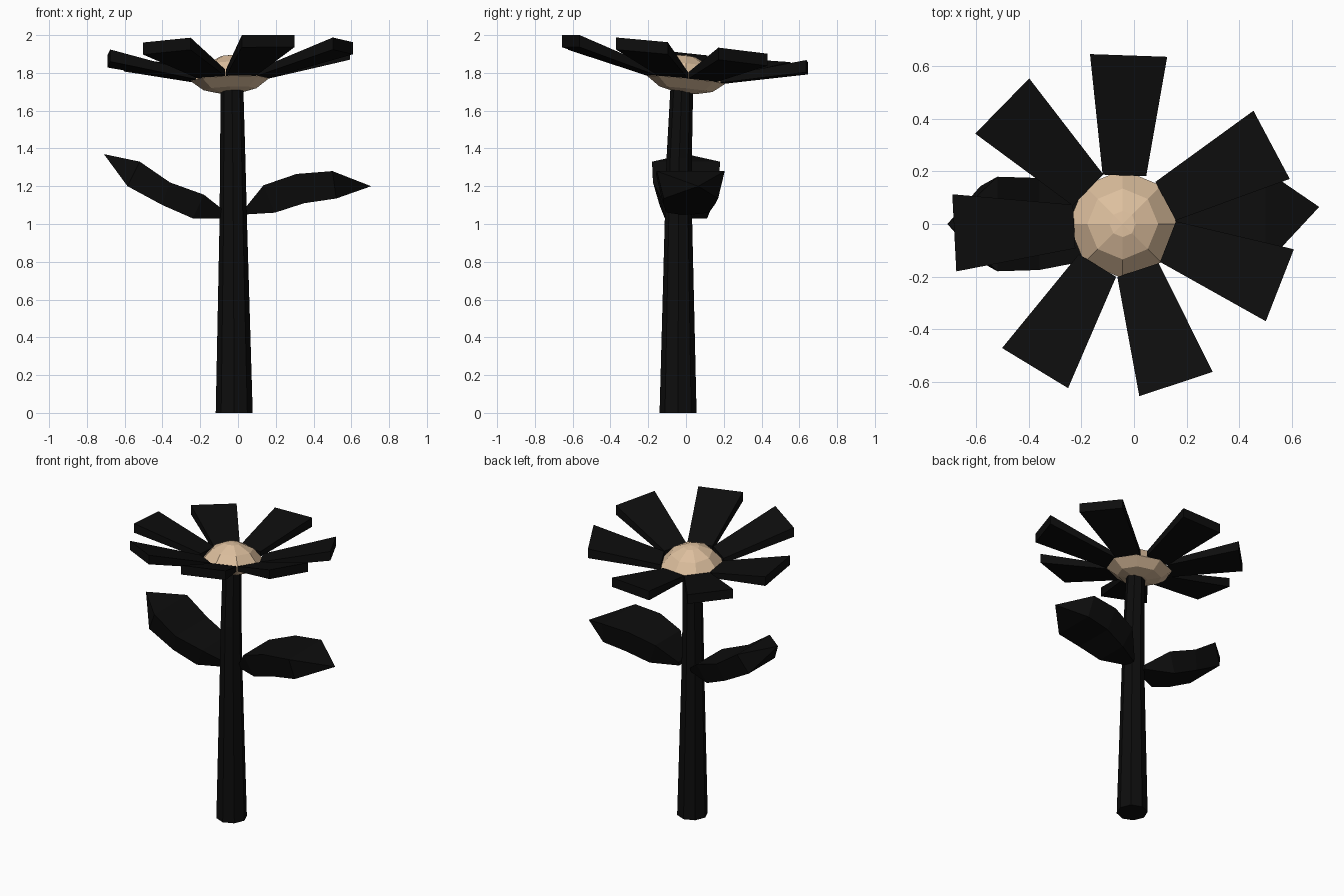
import bpy, bmesh, math
from mathutils import Vector

if "Cube" in bpy.data.objects:
    bpy.data.objects.remove(bpy.data.objects["Cube"])

def material(name, rgb):
    m = bpy.data.materials.new(name)
    m.diffuse_color = (*rgb, 1)
    m.use_nodes = True
    m.node_tree.nodes["Principled BSDF"].inputs["Base Color"].default_value = m.diffuse_color
    return m

BLACK = material("near_black", (0.004, 0.004, 0.004))
TAN = material("warm_tan", (0.72, 0.52, 0.34))

def loft(name, rings, mat, tip=None):
    """Bridge equal-sized rings of points; cap the start, and end in a cap or a point."""
    bm = bmesh.new()
    loops = [[bm.verts.new(p) for p in ring] for ring in rings]
    n = len(loops[0])
    for a, b in zip(loops, loops[1:]):
        for i in range(n):
            j = (i + 1) % n
            bm.faces.new((a[i], a[j], b[j], b[i]))
    bm.faces.new(loops[0][::-1])
    if tip:
        t = bm.verts.new(tip)
        for i in range(n):
            bm.faces.new((loops[-1][i], loops[-1][(i + 1) % n], t))
    else:
        bm.faces.new(loops[-1])
    bmesh.ops.recalc_face_normals(bm, faces=bm.faces)
    me = bpy.data.meshes.new(name)
    bm.to_mesh(me)
    bm.free()
    me.materials.append(mat)
    ob = bpy.data.objects.new(name, me)
    bpy.context.collection.objects.link(ob)
    return ob

def circle(x, y, z, r, n=8, phase=0.0):
    return [Vector((x + r * math.cos(phase + 2 * math.pi * i / n),
                    y + r * math.sin(phase + 2 * math.pi * i / n), z)) for i in range(n)]

# Stem: tapered and slightly bent
path = [(-.02, -.042, 0, .098), (-.025, -.04, 1.0, .073),
        (-.028, -.036, 1.35, .067), (-.032, -.022, 1.73, .06)]
loft("stem", [circle(*p) for p in path], BLACK)

# Flower head frame: centre and gentle tilt
CX = -0.043
def head(p):
    return Vector((p[0] + CX, p[1], p[2] + .037 * (p[0] + CX) - .105 * p[1]))

# Flower centre: eight-sided lens
profile = [(.05, 1.694), (.14, 1.715), (.207, 1.765), (.135, 1.848), (.05, 1.89)]
loft("flower_centre", [[head(p) for p in circle(0, 0, z, r)] for r, z in profile],
     TAN, head((0, 0, 1.896)))

# Petals: seven widening slabs that rise outward
for k, deg in enumerate((28, 88, 135.6, 183, 238.7, 288.4, 338.7)):
    a = math.radians(deg)
    rad, side = Vector((math.cos(a), math.sin(a), 0)), Vector((-math.sin(a), math.cos(a), 0))
    rings = []
    for r, w, lo, hi in ((.185, .083, 1.765, 1.8), (.642, .147, 1.866, 1.93)):
        rings.append([head(rad * r + side * s * w + Vector((0, 0, z)))
                      for s, z in ((-1, lo), (1, lo), (1, hi), (-1, hi))])
    loft(f"petal_{k + 1}", rings, BLACK)

# Leaves: thick arched boxes ending in a point
def leaf(name, top, bottom, tip, skew):
    rings = []
    for (tx, tz), (bx, bz), w in zip(top, bottom, (.04, .14, .175, .18)):
        rings.append([Vector((x, s * w * f + skew * x, z))
                      for x, z, s, f in ((bx, bz, -1, .8), (bx, bz, 1, .8),
                                         (tx, tz, 1, 1), (tx, tz, -1, 1))])
    loft(name, rings, BLACK, Vector(tip))

leaf("left_leaf", [(-.06, 1.06), (-.18, 1.155), (-.36, 1.22), (-.52, 1.33)],
     [(-.06, 1.03), (-.24, 1.03), (-.40, 1.10), (-.585, 1.20)], (-.71, 0, 1.37), 0)
leaf("right_leaf", [(.03, 1.075), (.135, 1.205), (.31, 1.265), (.5, 1.28)],
     [(.03, 1.05), (.195, 1.06), (.35, 1.11), (.52, 1.135)], (.705, .065, 1.2), .05)
